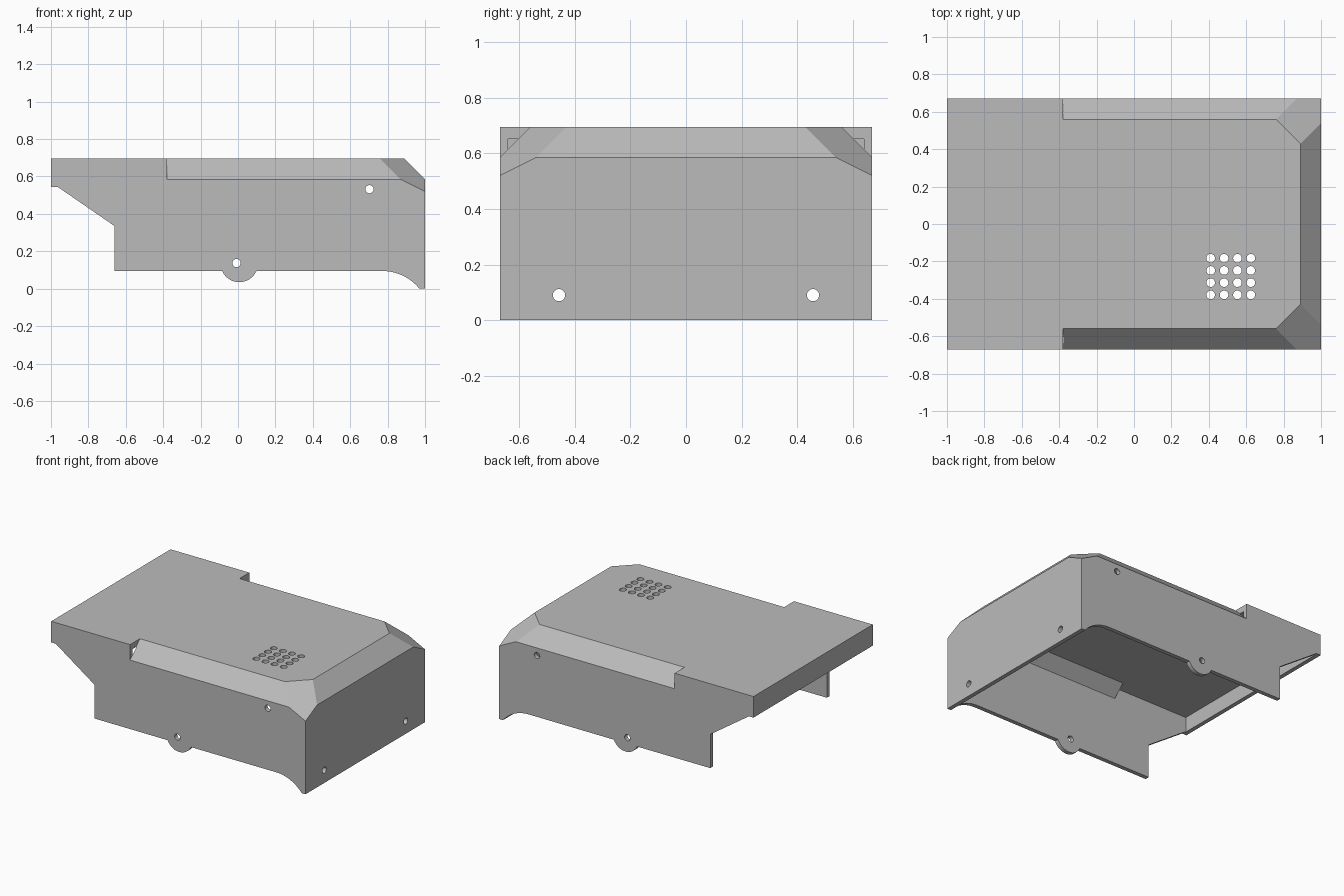
import bpy, bmesh
from math import sin, cos, pi, radians, sqrt
from mathutils import Vector, Matrix

cube = bpy.data.objects.get("Cube")
if cube:
    bpy.data.objects.remove(cube, do_unlink=True)

HALF, TOP, STEP = 0.67, 0.695, -0.38   # half width, roof height, start of bevels
WALL, ROOF = 0.03, 0.043               # sheet thicknesses

grey = bpy.data.materials.new("plain grey")
grey.use_nodes = True
grey.diffuse_color = (0.5, 0.5, 0.5, 1)
grey.node_tree.nodes["Principled BSDF"].inputs["Base Color"].default_value = (0.5, 0.5, 0.5, 1)


def add_object(name, bm):
    bmesh.ops.recalc_face_normals(bm, faces=bm.faces)
    mesh = bpy.data.meshes.new(name)
    bm.to_mesh(mesh)
    bm.free()
    mesh.materials.append(grey)
    obj = bpy.data.objects.new(name, mesh)
    bpy.context.collection.objects.link(obj)
    return obj


def block(name, x0, x1, half, z0, z1, planes=()):
    """Box trimmed by planes given as (point, outward normal)."""
    bm = bmesh.new()
    bmesh.ops.create_cube(bm, size=1)
    for v in bm.verts:
        v.co = Vector((x1 if v.co.x > 0 else x0,
                       half if v.co.y > 0 else -half,
                       z1 if v.co.z > 0 else z0))
    for point, normal in planes:
        cut = bmesh.ops.bisect_plane(bm, geom=bm.verts[:] + bm.edges[:] + bm.faces[:],
                                     plane_co=point, plane_no=normal, clear_outer=True)
        edges = [e for e in cut["geom_cut"] if isinstance(e, bmesh.types.BMEdge)]
        bmesh.ops.contextual_create(bm, geom=edges)
    return add_object(name, bm)


def bevel_planes(inset):
    """Side bevels, end bevel and the two corner facets, moved inward by inset."""
    low = 0.585
    rows = [((1, 0, low), (1, 0, 1))]
    for s in (-1, 1):
        rows.append(((0, s * HALF, low), (0, s, 1)))
        rows.append(((1, s * HALF, 0.52), (1, s, 2)))
    result = []
    for point, normal in rows:
        n = Vector(normal).normalized()
        result.append((Vector(point) - n * inset, n))
    return result


def side_profile():
    """Outline of the side wall with hanging tab and curved front foot."""
    pts = [(-1, 0.8), (-1, 0.545), (-0.965, 0.545), (-0.66, 0.335), (-0.66, 0.095)]
    a0 = radians(24)
    for i in range(25):
        a = pi + a0 + (pi - 2 * a0) * i / 24
        pts.append((0.007 + 0.1 * cos(a), 0.135 + 0.1 * sin(a)))
    radius, sweep = 0.258, radians(50.8)
    for i in range(13):
        a = sweep * i / 12
        pts.append((0.77 + radius * sin(a), 0.095 - radius + radius * cos(a)))
    return pts + [(1.0, 0), (1.0, 0.8)]


def side_prism(name, pts):
    bm = bmesh.new()
    face = bm.faces.new([bm.verts.new((x, -0.8, z)) for x, z in pts])
    ext = bmesh.ops.extrude_face_region(bm, geom=[face])
    verts = [v for v in ext["geom"] if isinstance(v, bmesh.types.BMVert)]
    bmesh.ops.translate(bm, verts=verts, vec=(0, 1.6, 0))
    return add_object(name, bm)


def drills(name):
    """All hole cutters in one mesh: (centre, axis, radius, length)."""
    holes = [((-0.008, 0, 0.137), "Y", 0.022, 1.6), ((0.703, 0, 0.532), "Y", 0.022, 1.6)]
    holes += [((1, s * 0.457, 0.09), "X", 0.022, 0.2) for s in (-1, 1)]
    holes += [((0.41 + 0.0715 * i, -0.183 - 0.0653 * j, TOP), "Z", 0.023, 0.2)
              for i in range(4) for j in range(4)]
    turn = {"X": Matrix.Rotation(pi / 2, 4, "Y"), "Y": Matrix.Rotation(pi / 2, 4, "X"),
            "Z": Matrix.Identity(4)}
    bm = bmesh.new()
    for centre, axis, radius, length in holes:
        bmesh.ops.create_cone(bm, cap_ends=True, segments=24, radius1=radius, radius2=radius,
                              depth=length, matrix=Matrix.Translation(centre) @ turn[axis])
    return add_object(name, bm)


# Outer volume: square rear part and bevelled front part
cover = block("cover", -1, STEP, HALF, -0.1, TOP)
steps = [
    (block("front_volume", STEP, 1, HALF, -0.1, TOP, bevel_planes(0)), "UNION"),
    (side_prism("side_outline", side_profile()), "INTERSECT"),
    # Hollow inside, leaving the step corners open
    (block("rear_hollow", -1 + WALL, STEP + 0.002, HALF - WALL, -0.3, TOP - ROOF), "DIFFERENCE"),
    (block("front_hollow", STEP - 0.1, 1 - WALL, HALF - WALL, -0.3, TOP - ROOF,
           bevel_planes(WALL)), "DIFFERENCE"),
    (drills("hole_drills"), "DIFFERENCE"),
]
for tool, operation in steps:
    mod = cover.modifiers.new(tool.name, "BOOLEAN")
    mod.operation = operation
    mod.solver = "EXACT"
    mod.object = tool
    tool.hide_render = True

# Bake the cuts and drop the helpers
graph = bpy.context.evaluated_depsgraph_get()
mesh = bpy.data.meshes.new_from_object(cover.evaluated_get(graph))
cover.modifiers.clear()
cover.data = mesh
for tool, _ in steps:
    bpy.data.objects.remove(tool, do_unlink=True)

# Tidy flat areas and materials
bm = bmesh.new()
bm.from_mesh(mesh)
bmesh.ops.remove_doubles(bm, verts=bm.verts, dist=0.0001)
bmesh.ops.dissolve_limit(bm, angle_limit=radians(1), verts=bm.verts, edges=bm.edges)
for f in bm.faces:
    f.material_index = 0
bm.to_mesh(mesh)
bm.free()
mesh.materials.clear()
mesh.materials.append(grey)

bpy.ops.object.select_all(action="DESELECT")
cover.select_set(True)
bpy.context.view_layer.objects.active = cover
bpy.ops.object.shade_smooth_by_angle(angle=radians(25))
